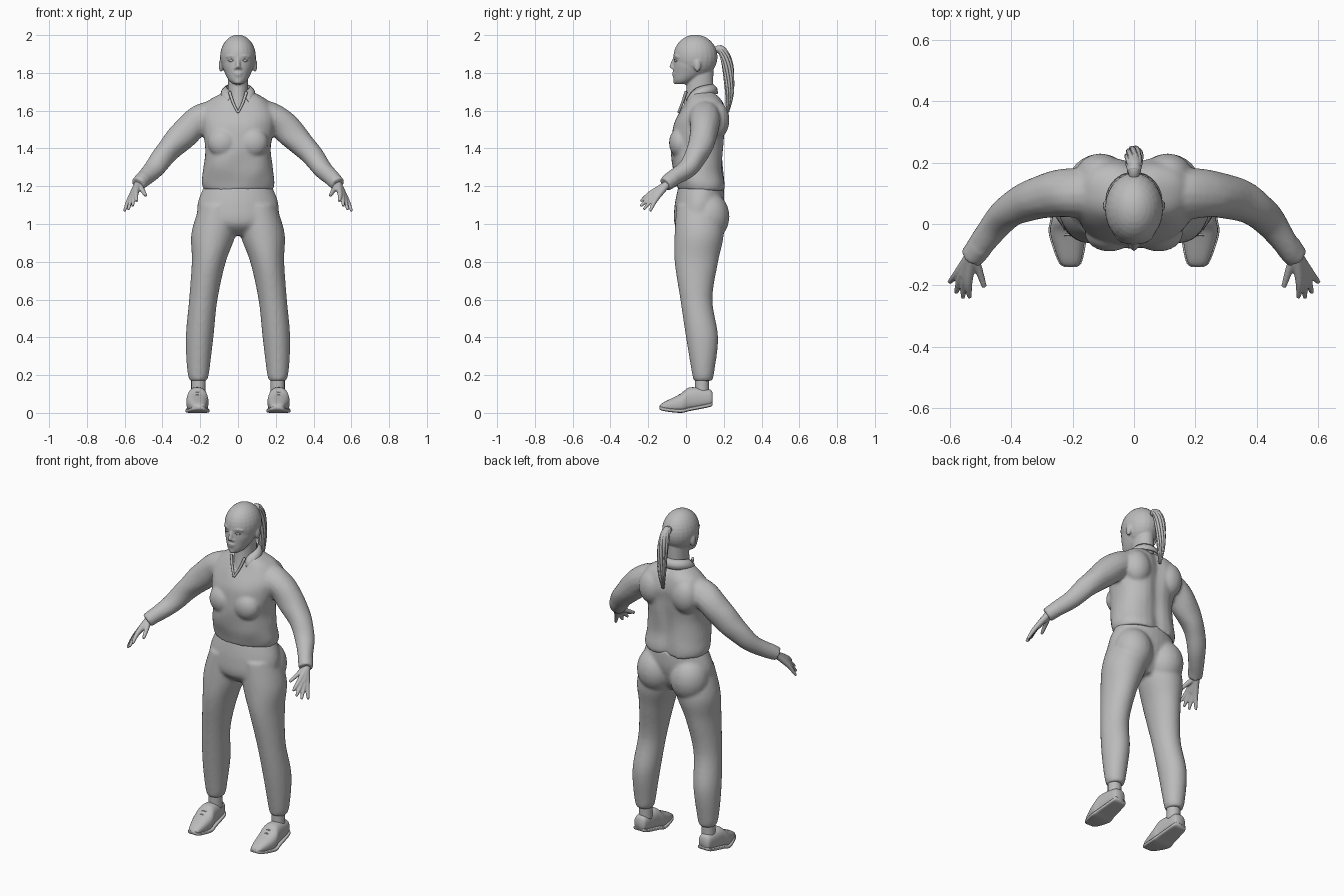
import bpy, bmesh, math
from mathutils import Vector, Matrix, noise

if "Cube" in bpy.data.objects:
    bpy.data.objects.remove(bpy.data.objects["Cube"])

grey = bpy.data.materials.new("plain_grey")
grey.use_nodes = True
colour = (.5, .5, .5, 1)
grey.diffuse_color = colour
grey.node_tree.nodes["Principled BSDF"].inputs["Base Color"].default_value = colour

SIDES = {"left": 1, "right": -1}


def spline(rows, steps=6):
    """Smooth interpolation through rows of numbers."""
    last = len(rows) - 1
    out = []
    for i in range(last):
        before, start, end, after = (Vector(rows[min(max(k, 0), last)]) for k in range(i - 1, i + 3))
        leave, arrive = (end - before) / 2, (after - start) / 2
        for k in range(steps):
            t = k / steps
            ease = t * t * (3 - 2 * t)
            out.append(start.lerp(end, ease) + leave * t * (1 - t) ** 2 - arrive * t * t * (1 - t))
    return out + [Vector(rows[-1])]


def skin(bm, rings):
    """Closed surface through a list of rings."""
    rings = [[bm.verts.new(point) for point in ring] for ring in rings]
    for lower, upper in zip(rings, rings[1:]):
        for i in range(len(lower)):
            bm.faces.new((lower[i - 1], lower[i], upper[i], upper[i - 1]))
    bm.faces.new(rings[0])
    bm.faces.new(rings[-1])


def outline(count, power=2):
    """Unit circle, squarer for a higher power."""
    def bulge(value):
        return math.copysign(abs(value) ** (2 / power), value)
    angles = [math.tau * i / count for i in range(count)]
    return [(bulge(math.cos(a)), bulge(math.sin(a))) for a in angles]


def loft(bm, rows, centre=lambda t: 0, side=1, power=2, upright=True, warp=Vector):
    """Rows hold position, half width, and near and far limits; centre gives x."""
    rings = []
    for t, half, near, far in spline(rows):
        ring = []
        for c, s in outline(32, power):
            x = side * (centre(t) + half * c)
            depth = (near + far + (far - near) * s) / 2
            ring.append(warp((x, depth, t) if upright else (x, t, depth)))
        rings.append(ring)
    skin(bm, rings)


def tube(bm, points, start, end, side=1, swell=0, count=16, warp=Vector):
    """Tapering tube along a path, optionally thicker in the middle."""
    path = spline([(x * side, y, z) for x, y, z in points])
    last = len(path) - 1
    rings = []
    for i, point in enumerate(path):
        t = i / last
        radius = start + (end - start) * t + swell * math.sin(math.pi * t)
        turn = (path[min(i + 1, last)] - path[max(i - 1, 0)]).to_track_quat("Z", "Y")
        rings.append([warp(point + turn @ Vector((c, s, 0)) * radius) for c, s in outline(count)])
    skin(bm, rings)


def ball(bm, centre, size, side=1):
    x, y, z = centre
    matrix = Matrix.Translation((x * side, y, z)) @ Matrix.Diagonal((*size, 1))
    bmesh.ops.create_uvsphere(bm, u_segments=24, v_segments=16, radius=1, matrix=matrix)


def finish(name, bm, voxel=0, smooth=0, thickness=0):
    """Turn the bmesh into a smooth object, blending its pieces if a voxel size is given."""
    bmesh.ops.recalc_face_normals(bm, faces=bm.faces)
    for face in bm.faces:
        face.smooth = True
    mesh = bpy.data.meshes.new(name)
    bm.to_mesh(mesh)
    bm.free()
    mesh.materials.append(grey)
    ob = bpy.data.objects.new(name, mesh)
    bpy.context.collection.objects.link(ob)
    if thickness:
        ob.modifiers.new("thickness", "SOLIDIFY").thickness = thickness
    if voxel:
        blend = ob.modifiers.new("blend", "REMESH")
        blend.mode, blend.voxel_size, blend.use_smooth_shade = "VOXEL", voxel, True
        soften = ob.modifiers.new("soften", "SMOOTH")
        soften.factor, soften.iterations = .5, smooth


# Shirt: torso with a spine groove and soft creases, bust, shoulder blades, sleeves and cuffs
def crease(point):
    point = Vector(point)
    return point + noise.noise_vector(point * 8) * .008


def spine(point):
    point = crease(point)
    if point.y > .1:
        point.y -= .02 * math.exp(-(point.x / .04) ** 2)
    return point


bm = bmesh.new()
loft(bm, [(1.18, .18, -.04, .21), (1.22, .19, -.05, .21), (1.3, .18, -.07, .2), (1.4, .175, -.08, .2),
          (1.5, .19, -.07, .21), (1.58, .2, -.04, .22), (1.65, .16, 0, .2), (1.7, .07, .03, .15)],
     power=2.4, warp=spine)
arm = [(.1, .09, 1.57), (.2, .1, 1.55), (.29, .09, 1.47), (.38, .06, 1.38), (.45, 0, 1.29), (.52, -.1, 1.22)]
cuff = [(.5, -.07, 1.24), (.53, -.11, 1.21)]
for side in SIDES.values():
    ball(bm, (.08, -.03, 1.43), (.08, .06, .08), side)
    ball(bm, (.11, .16, 1.55), (.08, .07, .1), side)
    tube(bm, arm, .09, .037, side, swell=.005, warp=crease)
    tube(bm, cuff, .043, .04, side)
finish("shirt", bm, voxel=.009, smooth=4)

# Collar: a folded band around the neck whose front ends drop into points, above an open V
bm = bmesh.new()
strips = []
for i in range(25):
    t = i / 12 - 1
    front = abs(t) ** 3
    out = Vector((math.sin(t * 2.7), math.cos(t * 2.7), 0))
    middle = Vector((0, .08, 1.74 - .05 * front))
    drop = Vector((math.copysign(.03 * front, t), 0, -.05 - .025 * front))
    edges = (middle + out * .065, middle + out * .085 + drop * .4, middle + out * .09 + drop)
    strips.append([bm.verts.new(point) for point in edges])
for a, b in zip(strips, strips[1:]):
    for i in range(2):
        bm.faces.new((a[i], a[i + 1], b[i + 1], b[i]))
for side in SIDES.values():
    tube(bm, [(.045, 0, 1.7), (.025, -.02, 1.64), (0, -.04, 1.59)], .008, .006, side)
finish("collar", bm, thickness=.006)


# Trousers: pelvis, buttocks and legs that spread towards the feet
def leg_centre(z):
    return .12 + .09 * math.sin(math.pi / 2 * (1 - z) / .8)


leg = [(1.1, .1, -.05, .18), (.95, .118, -.06, .2), (.8, .09, -.06, .17), (.6, .075, -.03, .14),
       (.4, .073, 0, .17), (.22, .058, .03, .15), (.17, .045, .04, .14)]
bm = bmesh.new()
loft(bm, [(1.2, .18, -.04, .2), (1.1, .215, -.06, .2), (1, .2, -.06, .17), (.94, .09, 0, .13)])
for side in SIDES.values():
    ball(bm, (.11, .12, 1.04), (.11, .11, .13), side)
    loft(bm, leg, leg_centre, side)
finish("trousers", bm, voxel=.01, smooth=4)

# Feet: ankles, shoes with soles, and laces
shoe = [(-.14, .015, .02, .035), (-.12, .035, .01, .055), (-.03, .058, 0, .1), (.02, .052, .01, .135),
        (.12, .04, .03, .125), (.14, .03, .04, .11)]
sole = [(y, half + .005, low, low + .02) for y, half, low, high in shoe]


def foot_centre(y):
    return .215 + .08 * min(y + .04, 0)


for label, side in SIDES.items():
    bm = bmesh.new()
    tube(bm, [(.21, .085, .2), (.21, .085, .1)], .038, .038, side)
    finish(label + "_ankle", bm)
    bm = bmesh.new()
    loft(bm, shoe, foot_centre, side, power=2.5, upright=False)
    finish(label + "_shoe", bm)
    bm = bmesh.new()
    loft(bm, sole, foot_centre, side, power=5, upright=False)
    finish(label + "_sole", bm)
    bm = bmesh.new()
    for i in range(3):
        y, z = -.035 + .02 * i, .096 + .014 * i
        ends = [(foot_centre(y) + reach, y, z - abs(reach) / 3) for reach in (-.03, 0, .03)]
        tube(bm, ends, .004, .004, side, count=8)
    finish(label + "_laces", bm)

# Hands: four fingers fan out from the wrist, beside the thumb
wrist = Vector((.53, -.1, 1.21))
first_knuckle, last_knuckle = Vector((.54, -.19, 1.16)), Vector((.575, -.16, 1.13))
first_tip, last_tip = Vector((.536, -.24, 1.12)), Vector((.602, -.19, 1.068))
for label, side in SIDES.items():
    bm = bmesh.new()
    for i in range(4):
        t = i / 3
        knuckle = first_knuckle.lerp(last_knuckle, t)
        tip = first_tip.lerp(last_tip, t) + Vector((0, -.02, -.01)) * math.sin(math.pi * t)
        tube(bm, [wrist, knuckle, tip], .02, .007, side)
    tube(bm, [wrist, (.51, -.14, 1.185), (.488, -.205, 1.15)], .02, .008, side)
    tube(bm, [(.515, -.085, 1.23), wrist, (.555, -.17, 1.15)], .026, .016, side)
    finish(label + "_hand", bm, voxel=.0045, smooth=2)

# Head: skull, jaw, neck, nose, lips, chin, brows and ears
bm = bmesh.new()
ball(bm, (0, .05, 1.885), (.095, .117, .117))
loft(bm, [(1.74, .025, -.055, 0), (1.76, .048, -.066, .05), (1.8, .07, -.068, .11), (1.85, .083, -.066, .12),
          (1.92, .07, -.06, .1)])
loft(bm, [(1.6, .065, -.02, .15), (1.7, .055, 0, .145), (1.85, .055, .01, .145)])
tube(bm, [(0, -.055, 1.885), (0, -.068, 1.855), (0, -.078, 1.825)], .01, .012)
ball(bm, (0, -.064, 1.798), (.024, .01, .006))
ball(bm, (0, -.062, 1.787), (.021, .011, .006))
ball(bm, (0, -.052, 1.755), (.022, .016, .016))
for side in SIDES.values():
    ball(bm, (.011, -.068, 1.825), (.009, .009, .007), side)
    tube(bm, [(.014, -.06, 1.885), (.036, -.055, 1.89), (.06, -.04, 1.884)], .007, .006, side)
    ball(bm, (.09, .06, 1.84), (.012, .019, .034), side)
finish("head", bm, voxel=.0055, smooth=2)

# Eyes with upper lids
bm = bmesh.new()
for side in SIDES.values():
    ball(bm, (.035, -.05, 1.865), (.014, .011, .008), side)
    tube(bm, [(.02, -.06, 1.866), (.035, -.06, 1.873), (.052, -.048, 1.865)], .002, .002, side, count=8)
finish("eyes", bm)

# Ponytail: a core wrapped in twisting strands, held by a hair tie
tail = [(0, .15, 1.92), (0, .19, 1.92), (0, .22, 1.84), (0, .23, 1.7), (0, .22, 1.59)]
bm = bmesh.new()
tube(bm, tail, .014, .004, swell=.016)
for strand in range(9):
    points = []
    for i, (x, y, z) in enumerate(tail):
        angle = math.tau * strand / 9 + i / 2
        spread = .005 + .018 * math.sin(math.pi * i / 4)
        points.append((x + spread * math.cos(angle), y + spread * math.sin(angle), z))
    tube(bm, points, .006, .003, swell=.004, count=8)
finish("ponytail", bm)
bm = bmesh.new()
tube(bm, [(0, .17, 1.93), (0, .195, 1.915)], .023, .023)
finish("hair_tie", bm)
